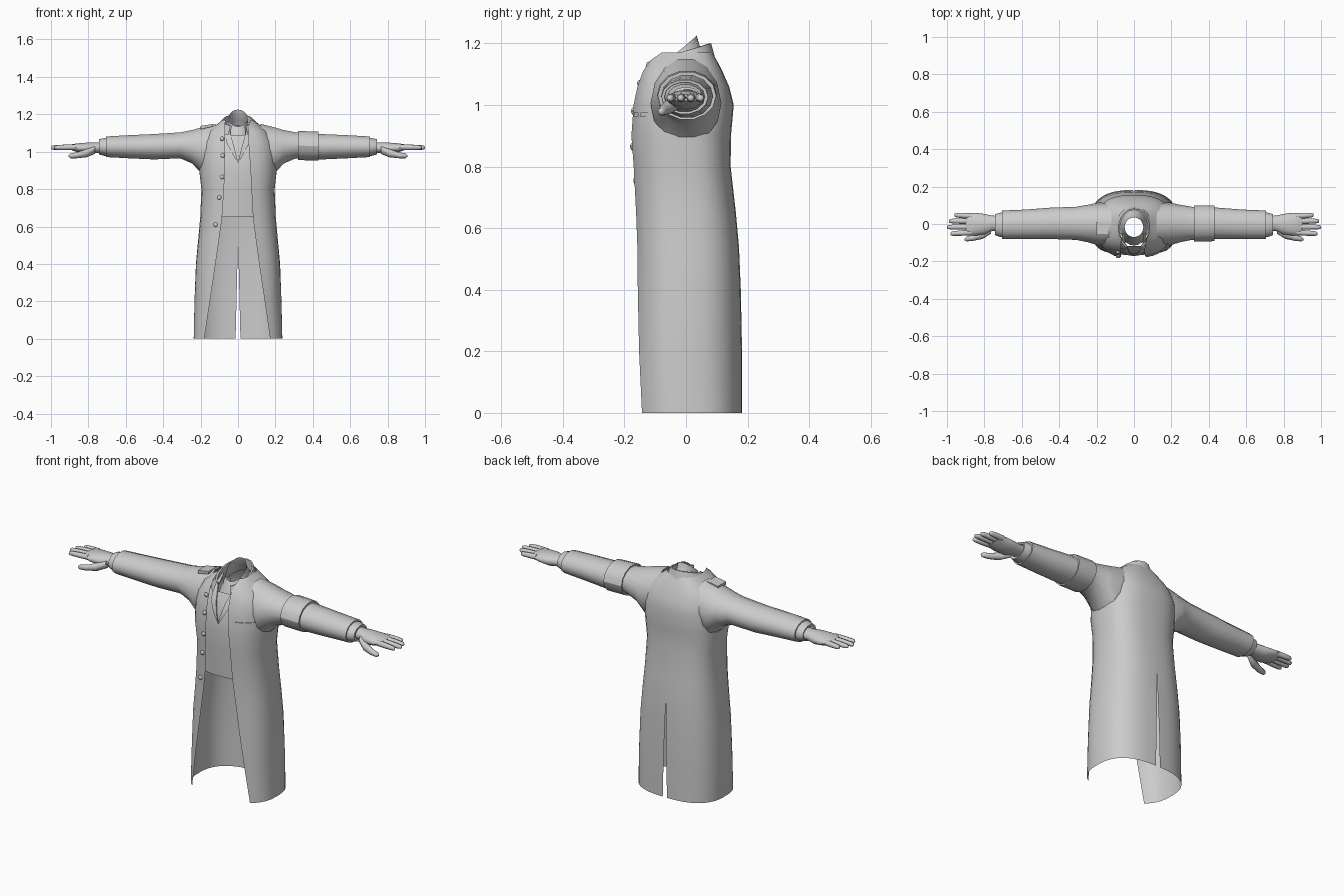
import bpy, bmesh
from math import sin, cos, acos, pi, copysign
from mathutils import Vector

if "Cube" in bpy.data.objects:
    bpy.data.objects.remove(bpy.data.objects["Cube"])

N = 2.6  # squareness of the coat's cross-section


def finish(name, bm, angle=40):
    bmesh.ops.remove_doubles(bm, verts=bm.verts, dist=0.0004)
    bmesh.ops.recalc_face_normals(bm, faces=bm.faces)
    me = bpy.data.meshes.new(name)
    bm.to_mesh(me)
    bm.free()
    ob = bpy.data.objects.new(name, me)
    bpy.context.collection.objects.link(ob)
    bpy.ops.object.select_all(action='DESELECT')
    ob.select_set(True)
    bpy.context.view_layer.objects.active = ob
    bpy.ops.object.shade_smooth_by_angle(angle=angle * pi / 180)
    return ob


def loft(bm, rows, closed=False, cap_start=False, cap_end=False):
    vs = [[bm.verts.new(p) for p in r] for r in rows]
    n = len(rows[0])
    for a, b in zip(vs, vs[1:]):
        for i in range(n if closed else n - 1):
            j = (i + 1) % n
            bm.faces.new((a[i], a[j], b[j], b[i]))
    if cap_start:
        bm.faces.new(vs[0])
    if cap_end:
        bm.faces.new(vs[-1])


def arm_ring(s, x, z0, z1, y0, y1, n=14):
    return [(s * x, (y0 + y1) / 2 + (y1 - y0) / 2 * cos(2 * pi * i / n),
             (z0 + z1) / 2 + (z1 - z0) / 2 * sin(2 * pi * i / n)) for i in range(n)]


def spow(v):
    return copysign(abs(v) ** (2 / N), v)


# Coat levels: z, half width, front depth, back depth, left edge x, right edge x
LEVELS = [(0, .237, .178, .182, .18, .172), (.2, .233, .173, .182, .15, .143),
          (.4, .225, .168, .178, .12, .113), (.54, .212, .166, .172, .1, .094),
          (.65, .202, .168, .162, .085, .08), (.8, .196, .175, .145, .075, .072),
          (.9, .208, .181, .146, .07, .067), (1.0, .205, .173, .155, .07, .06),
          (1.06, .192, .16, .14, .07, .055), (1.11, .16, .143, .118, .07, .055),
          (1.145, .115, .125, .1, .07, .06), (1.17, .085, .105, .085, .066, .066)]


def front_y(x, z, off=0.0):
    for a, b in zip(LEVELS, LEVELS[1:]):
        if a[0] <= z <= b[0]:
            f = (z - a[0]) / (b[0] - a[0])
            rx, ry = (a[k] + (b[k] - a[k]) * f for k in (1, 2))
            return -ry * max(0, 1 - abs(x / rx) ** N) ** (1 / N) - off


# Coat body: open front, vent in the back
bm = bmesh.new()
for s, k in ((1, 5), (-1, 4)):
    rows = []
    for L in LEVELS:
        z, rx, yf, yb = L[:4]
        t0 = -acos((L[k] / rx) ** (N / 2))
        row = []
        for i in range(15):
            t = t0 + (pi / 2 - t0) * i / 14
            y = spow(sin(t)) * (yf if t < 0 else yb)
            row.append((s * rx * spow(max(cos(t), 0)), y, z))
        row[-1] = (s * .013 * max(0, .54 - z) / .54, yb, z)
        rows.append(row)
    loft(bm, rows)
finish("coat_body", bm)

# Sleeves, cuffs and hands on both sides
SLEEVE = [(.12, .9, 1.152, -.11, .11), (.19, .875, 1.135, -.115, .115),
          (.245, .935, 1.118, -.098, .103), (.31, .963, 1.105, -.085, .092),
          (.45, .957, 1.096, -.08, .087), (.58, .963, 1.09, -.08, .077),
          (.705, .97, 1.083, -.08, .072), (.703, .985, 1.068, -.066, .058)]
CUFF = [(.69, .977, 1.076, -.072, .064), (.715, .977, 1.074, -.07, .06),
        (.742, .984, 1.068, -.06, .053), (.74, .995, 1.057, -.045, .045)]
PALM = [(.71, .992, 1.052, -.036, .042), (.76, .992, 1.05, -.038, .045),
        (.8, .985, 1.05, -.056, .054), (.85, .994, 1.046, -.062, .06),
        (.885, 1.006, 1.041, -.06, .057), (.9, 1.013, 1.034, -.056, .053)]
FINGERS = [(-.045, -.052, .982), (-.015, -.017, 1.0), (.015, .016, .99), (.042, .048, .96)]


def digit(bm, pts, r, s):
    rows = []
    for p, k in zip(pts, r):
        rows.append([(s * p[0], p[1] + k * cos(2 * pi * i / 8), p[2] + k * sin(2 * pi * i / 8))
                     for i in range(8)])
    loft(bm, rows, True, True, True)


for s, side in ((1, "right"), (-1, "left")):
    for name, prof in (("sleeve", SLEEVE), ("cuff", CUFF)):
        bm = bmesh.new()
        loft(bm, [arm_ring(s, *p) for p in prof], True)
        finish(side + "_" + name, bm)
    bm = bmesh.new()
    loft(bm, [arm_ring(s, *p) for p in PALM], True, True, True)
    for y0, y1, x1 in FINGERS:
        pts = [Vector((.87, y0, 1.024)).lerp(Vector((x1, y1, 1.022)), f)
               for f in (0, .5, .88, .97, 1)]
        digit(bm, pts, (.015, .0145, .012, .009, .004), s)
    digit(bm, [(.765, -.03, 1.01), (.81, -.058, .992), (.86, -.074, .981),
               (.895, -.08, .978), (.905, -.082, .978)], (.022, .022, .016, .013, .005), s)
    finish(side + "_hand", bm, 60)

# Band around one upper sleeve
bm = bmesh.new()
loft(bm, [arm_ring(1, *p) for p in [(.322, .97, 1.098, -.08, .085), (.32, .953, 1.113, -.094, .1),
     (.43, .951, 1.109, -.092, .098), (.428, .965, 1.09, -.075, .08)]], True)
finish("arm_band", bm, 30)


# Coat collar: stand, fold and fall, open at the front
def collar_row(rx, yb, yf, zb, zf, a=62):
    row = []
    for i in range(17):
        t = (-a + (180 + 2 * a) * i / 16) * pi / 180
        y = (yb + yf) / 2 + (yb - yf) / 2 * sin(t)
        row.append((rx * cos(t), y, zf + (zb - zf) * (y - yf) / (yb - yf)))
    return row


bm = bmesh.new()
loft(bm, [collar_row(.08, .075, -.125, 1.15, 1.06), collar_row(.076, .075, -.13, 1.2, 1.135),
          collar_row(.085, .082, -.14, 1.2, 1.135), collar_row(.112, .095, -.155, 1.15, 1.085)])
finish("coat_collar", bm)

# Neckband: tilted ring rising at the back, flaring down to the chest
bm = bmesh.new()
bands = [(.05, .035, -.07, 1.225, 1.135), (.053, .045, -.078, 1.19, 1.125),
         (.062, .06, -.095, 1.17, 1.08), (.075, .075, -.115, 1.14, 1.04)]
rows = []
for rx, yb, yf, zb, zf in bands:
    rows.append([(rx * cos(2 * pi * i / 20), (yb + yf) / 2 + (yb - yf) / 2 * sin(2 * pi * i / 20),
                  (zb + zf) / 2 + (zb - zf) / 2 * sin(2 * pi * i / 20)) for i in range(20)])
loft(bm, rows, True)
finish("neckband", bm)

# Shirt front: curved panel behind the open coat
bm = bmesh.new()
rows = []
for z, lean in ((.65, .012), (.8, .012), (.9, .014), (1.0, .016), (1.05, .024), (1.09, .032)):
    w = .13 if z < 1.02 else .1
    rows.append([(w * i / 5, front_y(w * i / 5, z) + lean, z) for i in range(-5, 6)])
loft(bm, rows)
finish("shirt_front", bm)

# Shirt collar points meeting in a V
bm = bmesh.new()
for s in (1, -1):
    rows = []
    for z, xi, xo, y in ((1.16, .05, .062, -.05), (1.11, .045, .072, -.11),
                         (1.05, .027, .06, -.15), (.99, .011, .028, -.17), (.945, .0, .003, -.172)):
        rows.append([(s * xi, y + .006, z), (s * xi, y, z), (s * xo, y + .002, z - .004)])
    loft(bm, rows)
finish("shirt_collar", bm)

# Buttons down one front edge
bm = bmesh.new()
for x, z in ((-.085, 1.07), (-.082, .98), (-.085, .865), (-.1, .755), (-.12, .61)):
    for v in bmesh.ops.create_uvsphere(bm, u_segments=10, v_segments=6, radius=.012)["verts"]:
        v.co = Vector((v.co.x + x, v.co.y * .6 + front_y(x, z, .003), v.co.z + z))
finish("buttons", bm)

# Breast pocket welts following the chest
bm = bmesh.new()
for x0, x1 in ((.1, .137), (.145, .182)):
    xs = [x0 + (x1 - x0) * i / 3 for i in range(4)]
    loft(bm, [[(x, front_y(x, z, o), z) for x in xs]
              for z, o in ((.963, 0), (.963, .005), (.976, .005), (.976, 0))])
finish("pocket_welts", bm)

# Small shoulder tab
bm = bmesh.new()
loft(bm, [[(-.135, y, 1.135), (-.135, y, 1.148), (-.2, y, 1.138), (-.2, y, 1.12)]
          for y in (-.06, .01)], True, True, True)
finish("shoulder_tab", bm)
